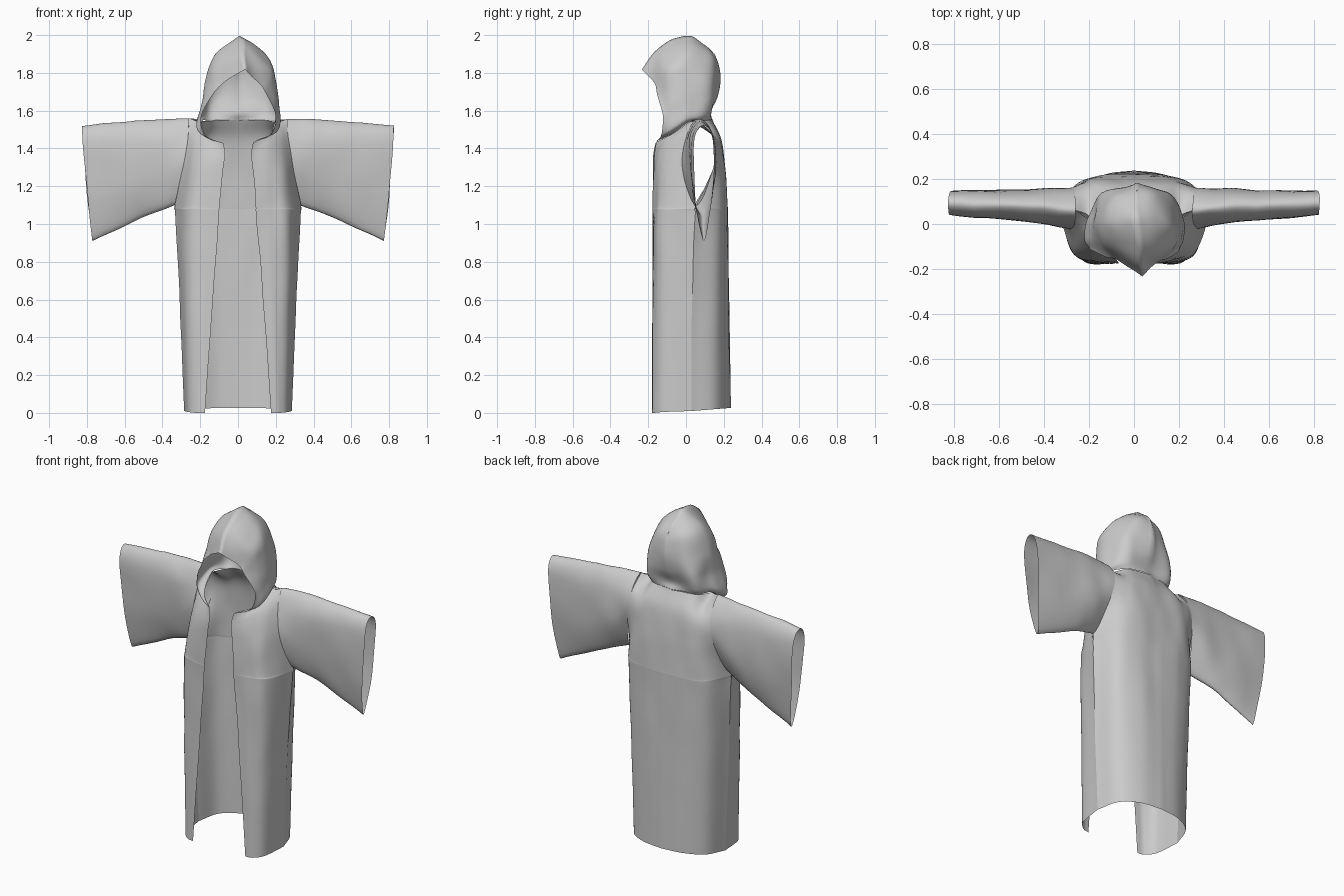
import bpy, bmesh
from mathutils import Vector, noise


def spline(pts, steps, closed=False):
    """Smooth curve through the given points."""
    n, out = len(pts), []
    for i in range(n if closed else n - 1):
        b, c = pts[i], pts[(i + 1) % n]
        a = pts[i - 1] if closed or i > 0 else b * 2 - c
        d = pts[(i + 2) % n] if closed or i + 2 < n else c * 2 - b
        for k in range(steps):
            t = k / steps
            out.append(0.5 * (2 * b + (c - a) * t + (2 * a - 5 * b + 4 * c - d) * t * t
                              + (3 * b - a - 3 * c + d) * t ** 3))
    return out if closed else out + [pts[-1].copy()]


def cloth(name, columns, closed=False, warp=None, wrinkle=0.006):
    """Sheet lofted through columns of points, mirrored over x = 0."""
    cols = [spline([Vector(p) for p in c], 7, closed) for c in columns]
    rows = [spline(list(r), 7) for r in zip(*cols)]
    bm = bmesh.new()
    for side in (1, -1):
        grid = []
        for r in rows:
            line = []
            for p in r:
                x = 0.0 if abs(p.x) < 1e-5 else p.x * side
                line.append(bm.verts.new((x, p.y, p.z)))
            grid.append(line)
        for j in range(len(grid) if closed else len(grid) - 1):
            a, b = grid[j], grid[(j + 1) % len(grid)]
            for i in range(len(a) - 1):
                q = (a[i], a[i + 1], b[i + 1], b[i])
                bm.faces.new(q if side > 0 else q[::-1])
    bmesh.ops.remove_doubles(bm, verts=bm.verts, dist=0.0005)
    bmesh.ops.recalc_face_normals(bm, faces=bm.faces)
    for v in bm.verts:
        # soft creases, fading out toward the hem
        q = Vector((v.co.x * 9, v.co.y * 9, v.co.z * 5))
        v.co += noise.noise_vector(q) * wrinkle * min(1, v.co.z / 1.2)
        if warp:
            warp(v.co)
    for f in bm.faces:
        f.smooth = True
    me = bpy.data.meshes.new(name)
    bm.to_mesh(me)
    bm.free()
    ob = bpy.data.objects.new(name, me)
    bpy.context.collection.objects.link(ob)
    return ob


# Points shared along seams: side seam, shoulder and armhole
side = [(.285, .03, .01), (.305, .03, .5), (.33, .045, 1.02), (.335, .05, 1.1)]
arm_front = [(.29, -.02, 1.3), (.265, -.005, 1.45)]
arm_back = [(.29, .15, 1.3), (.265, .15, 1.45)]
shoulder = (.26, .06, 1.558)
neck_side = (.2, .03, 1.545)

# Front panels, from the opening edge to the side seam
cloth("front_panels", [
    [(.175, -.18, 0), (.14, -.178, .5), (.1, -.176, 1.02), (.095, -.175, 1.1),
     (.078, -.172, 1.3), (.07, -.17, 1.37), (.08, -.16, 1.43)],
    [(.22, -.168, 0), (.205, -.17, .5), (.185, -.167, 1.02), (.18, -.165, 1.1),
     (.165, -.155, 1.3), (.16, -.125, 1.41), (.17, -.08, 1.47)],
    [(.265, -.115, .005), (.272, -.122, .5), (.275, -.125, 1.02), (.27, -.125, 1.1),
     (.24, -.11, 1.3), (.22, -.06, 1.45), neck_side],
    side + arm_front + [shoulder]])

# Back panel, from the centre to the side seam
cloth("back_panel", [
    [(0, .238, .025), (0, .23, .5), (0, .222, 1.02), (0, .22, 1.1),
     (0, .205, 1.3), (0, .185, 1.45), (0, .14, 1.55)],
    [(.13, .22, .025), (.13, .22, .5), (.14, .216, 1.02), (.14, .215, 1.1),
     (.14, .205, 1.3), (.14, .18, 1.45), (.14, .11, 1.55)],
    [(.24, .155, .02), (.25, .16, .5), (.26, .17, 1.02), (.26, .17, 1.1),
     (.22, .185, 1.3), (.21, .16, 1.45), neck_side],
    side + arm_back + [shoulder]])

# Wide hanging sleeves, rings from armhole to cuff
cloth("sleeves", [
    [shoulder, arm_front[1], arm_front[0], side[3], arm_back[0], arm_back[1]],
    [(.45, .08, 1.553), (.45, .012, 1.45), (.46, .02, 1.22), (.5, .085, 1.035),
     (.46, .15, 1.22), (.45, .145, 1.45)],
    [(.825, .092, 1.52), (.82, .042, 1.44), (.798, .05, 1.14), (.772, .092, .91),
     (.798, .135, 1.14), (.82, .144, 1.44)]], closed=True)


def lean(co):
    """Crooked hood: peak and cowl drift to one side."""
    up = max(0, min(1, (co.z - 1.5) / .15))
    peak = max(0, min(1, (co.z - 1.7) / .12)) * max(0, min(1, -co.y / .23))
    co.x += .012 * up + .025 * peak


# Hood, columns from neck seam to midline, front rim to back
cloth("hood", [
    [(.08, -.16, 1.43), (.17, -.125, 1.47), (.195, -.12, 1.58), (.14, -.15, 1.69),
     (.09, -.165, 1.75), (0, -.235, 1.82)],
    [(.17, -.08, 1.47), (.222, -.07, 1.51), (.212, -.065, 1.61), (.175, -.08, 1.74),
     (.135, -.1, 1.84), (0, -.13, 1.94)],
    [neck_side, (.215, .03, 1.57), (.195, .035, 1.65), (.182, .02, 1.77),
     (.135, 0, 1.9), (0, 0, 2.0)],
    [(.14, .11, 1.55), (.15, .125, 1.59), (.15, .135, 1.67), (.135, .13, 1.77),
     (.09, .12, 1.88), (0, .1, 1.95)],
    [(0, .14, 1.55), (0, .13, 1.59), (0, .165, 1.67), (0, .182, 1.76),
     (0, .175, 1.83), (0, .15, 1.895)]], warp=lean, wrinkle=0.012)
